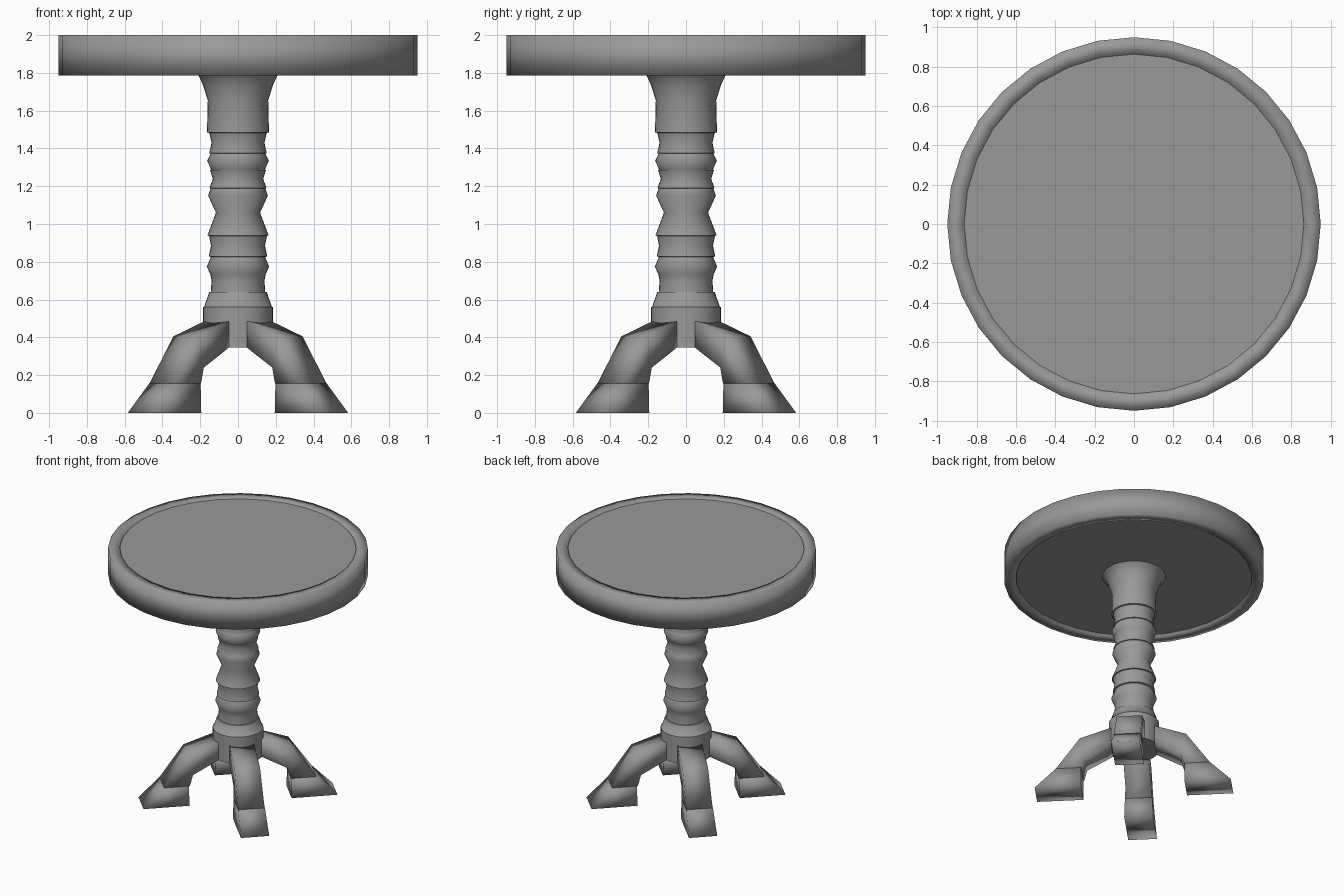
import bpy, bmesh
from math import sin, cos, pi, radians

if "Cube" in bpy.data.objects:
    bpy.data.objects.remove(bpy.data.objects["Cube"])

SIDES = 32
grey = bpy.data.materials.new("dark_grey")
grey.diffuse_color = (0.32, 0.32, 0.32, 1)
grey.use_nodes = True
grey.node_tree.nodes["Principled BSDF"].inputs["Base Color"].default_value = grey.diffuse_color


def make(name, bm, angle):
    bmesh.ops.recalc_face_normals(bm, faces=bm.faces)
    mesh = bpy.data.meshes.new(name)
    bm.to_mesh(mesh)
    bm.free()
    mesh.materials.append(grey)
    ob = bpy.data.objects.new(name, mesh)
    bpy.context.collection.objects.link(ob)
    bpy.ops.object.select_all(action='DESELECT')
    bpy.context.view_layer.objects.active = ob
    ob.select_set(True)
    bpy.ops.object.shade_smooth_by_angle(angle=radians(angle))
    return ob


def lathe(name, profile, angle, closed=False):
    """Revolve (radius, z) points around z; cap the ends or close into a ring."""
    bm = bmesh.new()
    rings = [[bm.verts.new((r * cos(2 * pi * i / SIDES), r * sin(2 * pi * i / SIDES), z))
              for i in range(SIDES)] for r, z in profile]
    if not closed:
        bm.faces.new(rings[0])
        bm.faces.new(rings[-1])
    else:
        rings.append(rings[0])
    for a, b in zip(rings, rings[1:]):
        for i in range(SIDES):
            j = (i + 1) % SIDES
            bm.faces.new((a[i], a[j], b[j], b[i]))
    return make(name, bm, angle)


def loft(name, sections, turn):
    """Join rectangles (inner r, inner z, outer r, outer z, half width) along a leg."""
    bm = bmesh.new()
    rings = []
    for r1, z1, r2, z2, w in sections:
        corners = ((r1, -w, z1), (r1, w, z1), (r2, w, z2), (r2, -w, z2))
        rings.append([bm.verts.new((x * cos(turn) - y * sin(turn),
                                    x * sin(turn) + y * cos(turn), z))
                      for x, y, z in corners])
    for a, b in zip(rings, rings[1:]):
        for i in range(4):
            j = (i + 1) % 4
            bm.faces.new((a[i], a[j], b[j], b[i]))
    bm.faces.new(rings[0])
    bm.faces.new(rings[-1])
    return make(name, bm, 180)


# round panel held in a softly shaded rim
lathe("table_panel", [(0.865, 1.805), (0.865, 1.994)], 30)
lathe("table_rim", [(0.864, 1.785), (0.95, 1.785), (0.95, 2.0), (0.864, 2.0)], 120, True)

# turned column with small steps between its rings
lathe("column", [
    (0.185, 0.345), (0.185, 0.56), (0.179, 0.562), (0.152, 0.64), (0.144, 0.641),
    (0.14, 0.70), (0.147, 0.735), (0.165, 0.775), (0.143, 0.825), (0.155, 0.828),
    (0.143, 0.885), (0.153, 0.937), (0.162, 0.939), (0.117, 1.06), (0.158, 1.15),
    (0.145, 1.188), (0.151, 1.19), (0.133, 1.24), (0.148, 1.285), (0.142, 1.287),
    (0.163, 1.335), (0.145, 1.373), (0.152, 1.375), (0.14, 1.43), (0.152, 1.482),
    (0.164, 1.485), (0.16, 1.655), (0.185, 1.735), (0.208, 1.785), (0.238, 1.81)], 55)

# four diagonal legs with flared feet
for k in range(4):
    turn = pi / 4 + k * pi / 2
    loft(f"leg_{k + 1}", [(0.16, 0.345, 0.16, 0.485, 0.092), (0.35, 0.24, 0.39, 0.405, 0.094),
                          (0.375, 0.155, 0.565, 0.155, 0.098)], turn)
    loft(f"foot_{k + 1}", [(0.38, 0.155, 0.565, 0.155, 0.1), (0.38, 0.0, 0.72, 0.0, 0.105)],
         turn)
